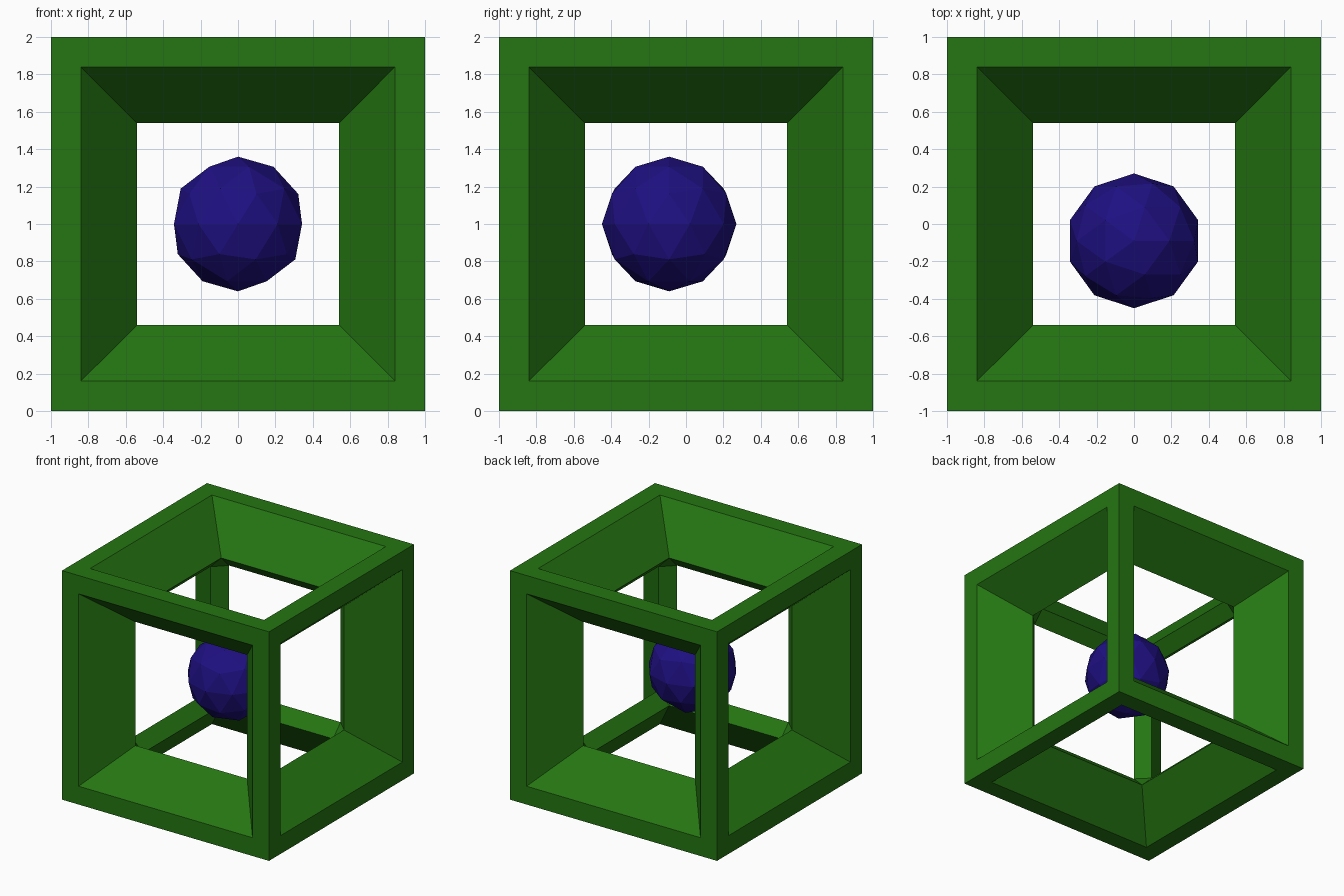
import bpy, bmesh
from mathutils import Matrix

if "Cube" in bpy.data.objects:
    bpy.data.objects.remove(bpy.data.objects["Cube"])


def material(name, rgb):
    m = bpy.data.materials.new(name)
    m.diffuse_color = (*rgb, 1)
    m.use_nodes = True
    m.node_tree.nodes["Principled BSDF"].inputs["Base Color"].default_value = m.diffuse_color
    return m


def finish(bm, name, loc, mat):
    bmesh.ops.recalc_face_normals(bm, faces=bm.faces[:])
    me = bpy.data.meshes.new(name)
    bm.to_mesh(me)
    bm.free()
    me.materials.append(mat)
    ob = bpy.data.objects.new(name, me)
    ob.location = loc
    bpy.context.collection.objects.link(ob)
    return ob


def side_of(p):
    """Dominant axis and sign of a point: which cube side it belongs to."""
    a = max(range(3), key=lambda i: abs(p[i]))
    return a, p[a] > 0


OUTER, RIM = 1.0, 0.16        # half size and flat rim width
INNER, CHAMFER = 0.645, 0.105  # cavity half size and its edge chamfer

# Frame: outer cube with inset rims
bm = bmesh.new()
bmesh.ops.create_cube(bm, size=2 * OUTER)
sides = bm.faces[:]
bmesh.ops.inset_individual(bm, faces=sides, thickness=RIM, use_even_offset=True)
bmesh.ops.delete(bm, geom=sides, context='FACES_ONLY')

# Frame: chamfered cavity inside, its flat sides opened
verts = bmesh.ops.create_cube(bm, size=2 * INNER)['verts']
edges = list({e for v in verts for e in v.link_edges})
bmesh.ops.bevel(bm, geom=edges, offset=CHAMFER, offset_type='OFFSET',
                segments=1, affect='EDGES', profile=0.5)
opened = []
for f in bm.faces:
    c = f.calc_center_median()
    if sum(abs(x) < 1e-3 for x in c) == 2:
        opened.append(f)
bmesh.ops.delete(bm, geom=opened, context='FACES_ONLY')

# Frame: sloped window walls joining each rim to the cavity
windows = {}
for e in bm.edges:
    if e.is_boundary:
        mid = (e.verts[0].co + e.verts[1].co) / 2
        windows.setdefault(side_of(mid), []).append(e)
for loop_edges in windows.values():
    bmesh.ops.bridge_loops(bm, edges=loop_edges)
finish(bm, "cube_frame", (0, 0, 1), material("green", (0.018, 0.18, 0.006)))

# Faceted ball floating in the middle
bm = bmesh.new()
bmesh.ops.create_icosphere(bm, subdivisions=2, radius=0.36, matrix=Matrix.Identity(4))
finish(bm, "ball", (0, -0.09, 1), material("blue", (0.013, 0.005, 0.22)))
